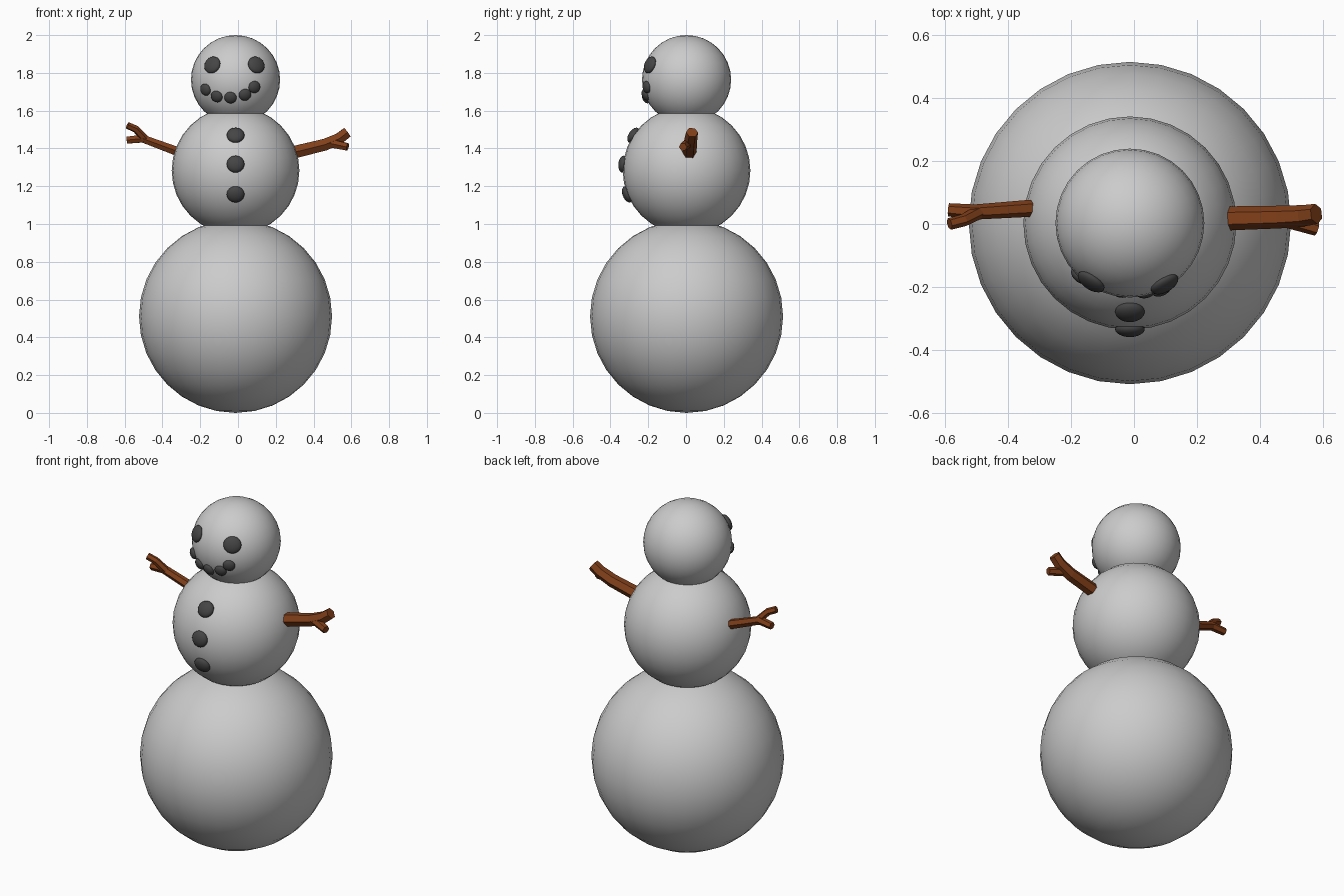
import bpy
from mathutils import Vector

if "Cube" in bpy.data.objects:
    bpy.data.objects.remove(bpy.data.objects["Cube"])


def make_material(name, rgb):
    mat = bpy.data.materials.new(name)
    mat.diffuse_color = (*rgb, 1)
    mat.use_nodes = True
    mat.node_tree.nodes["Principled BSDF"].inputs["Base Color"].default_value = mat.diffuse_color
    return mat


COAL = make_material("coal", (0.06, 0.06, 0.06))
WOOD = make_material("wood", (0.22, 0.05, 0.01))
CX, CY = -0.013, 0.003


def snowball(name, radius, z):
    bpy.ops.mesh.primitive_uv_sphere_add(segments=32, ring_count=16, radius=radius,
                                         location=(CX, CY, z))
    obj = bpy.context.object
    obj.name = name
    bpy.ops.object.shade_smooth()
    return Vector((CX, CY, z)), radius


def coal(name, ball, x, z, width, height, depth):
    """Flattened lump set on the front of a snowball, facing outward."""
    centre, radius = ball
    dx, dz = x - centre.x, z - centre.z
    normal = Vector((dx, -(radius ** 2 - dx ** 2 - dz ** 2) ** 0.5, dz))
    bpy.ops.mesh.primitive_uv_sphere_add(segments=24, ring_count=12, radius=1,
                                         location=centre + normal)
    obj = bpy.context.object
    obj.name = name
    obj.scale = (width, depth, height)
    obj.rotation_mode = 'QUATERNION'
    obj.rotation_quaternion = normal.to_track_quat('-Y', 'Z')
    obj.data.materials.append(COAL)
    bpy.ops.object.shade_smooth()


def stick(name, branches):
    """Six-sided twigs; each branch is a list of (x, y, z, radius)."""
    curve = bpy.data.curves.new(name, 'CURVE')
    curve.dimensions = '3D'
    curve.bevel_depth = 1
    curve.bevel_resolution = 1
    curve.use_fill_caps = True
    for path in branches:
        spline = curve.splines.new('POLY')
        spline.use_smooth = False
        spline.points.add(len(path) - 1)
        for point, (x, y, z, r) in zip(spline.points, path):
            point.co = (x, y, z, 1)
            point.radius = r
    obj = bpy.data.objects.new(name, curve)
    bpy.context.collection.objects.link(obj)
    curve.materials.append(WOOD)
    bpy.ops.object.select_all(action='DESELECT')
    obj.select_set(True)
    bpy.context.view_layer.objects.active = obj
    bpy.ops.object.convert(target='MESH')
    bpy.ops.object.shade_flat()


# Three stacked snowballs
snowball("lower_body", 0.511, 0.511)
chest = snowball("upper_body", 0.338, 1.283)
head = snowball("head", 0.236, 1.764)

# Chest buttons
for i, z in enumerate((1.47, 1.317, 1.157)):
    coal(f"button_{i + 1}", chest, CX, z, 0.047, 0.045, 0.025)

# Eyes
for side, x in (("left", -0.136), ("right", 0.097)):
    coal(f"eye_{side}", head, x, 1.842, 0.048, 0.046, 0.022)

# Smile
smile = [(-0.172, 1.711), (-0.113, 1.675), (-0.04, 1.669), (0.037, 1.684), (0.087, 1.725)]
for i, (x, z) in enumerate(smile):
    coal(f"mouth_{i + 1}", head, x, z, 0.033, 0.032, 0.02)

# Forked arms
stick("arm_left", [
    [(-0.326, 0.05, 1.386, 0.027), (-0.505, 0.038, 1.452, 0.024), (-0.588, 0.045, 1.444, 0.021)],
    [(-0.49, 0.038, 1.447, 0.022), (-0.54, 0.012, 1.502, 0.02), (-0.585, 0.0, 1.522, 0.019)],
])
stick("arm_right", [
    [(0.305, 0.018, 1.382, 0.038), (0.46, 0.022, 1.42, 0.036),
     (0.535, 0.026, 1.452, 0.034), (0.578, 0.032, 1.485, 0.032)],
    [(0.48, 0.015, 1.43, 0.026), (0.58, -0.016, 1.408, 0.022)],
])
